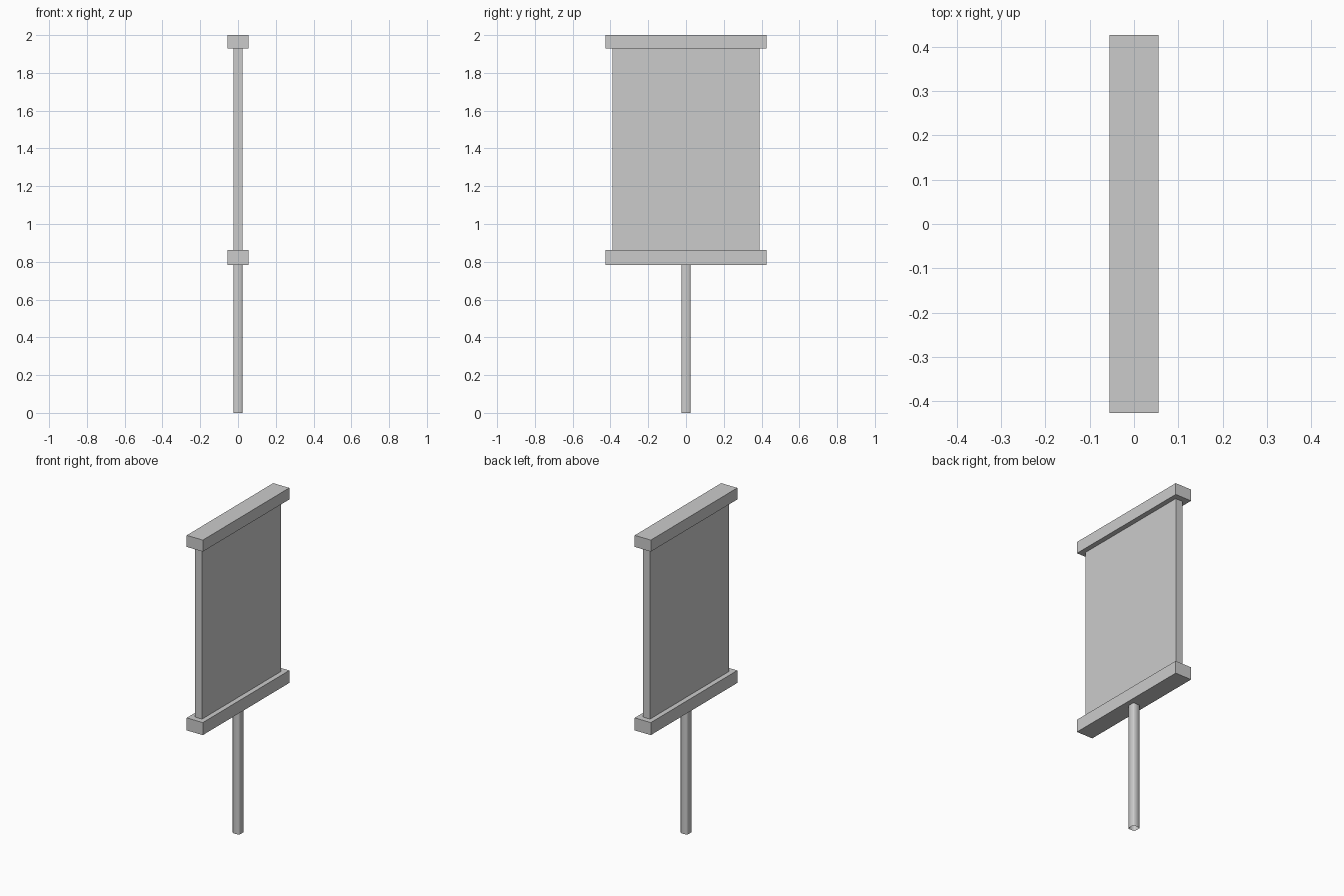
import bpy

if "Cube" in bpy.data.objects:
    bpy.data.objects.remove(bpy.data.objects["Cube"])


def mesh_object(name, verts, faces):
    mesh = bpy.data.meshes.new(name)
    mesh.from_pydata(verts, [], faces)
    mesh.update()
    obj = bpy.data.objects.new(name, mesh)
    bpy.context.collection.objects.link(obj)
    return obj


def box(name, half_x, half_y, z0, z1):
    bpy.ops.mesh.primitive_cube_add(size=1, location=(0, 0, (z0 + z1) / 2))
    obj = bpy.context.object
    obj.name = name
    obj.scale = (2 * half_x, 2 * half_y, z1 - z0)
    bpy.ops.object.transform_apply(location=False, rotation=False, scale=True)
    return obj


# Sign board between two rails
box("sign_panel", 0.025, 0.39, 0.862, 1.928)
box("top_rail", 0.0555, 0.426, 1.928, 2.0)
box("bottom_rail", 0.0555, 0.426, 0.784, 0.862)

# Square post with softened corners, open at the bottom
r, c = 0.024, 0.018
ring = [(r, -c), (r, c), (c, r), (-c, r), (-r, c), (-r, -c), (-c, -r), (c, -r)]
n = len(ring)
verts = [(x, y, z) for z in (0.0, 0.784) for x, y in ring]
faces = [(i, (i + 1) % n, n + (i + 1) % n, n + i) for i in range(n)]
post = mesh_object("post", verts, faces)
for poly in post.data.polygons:
    poly.use_smooth = True
